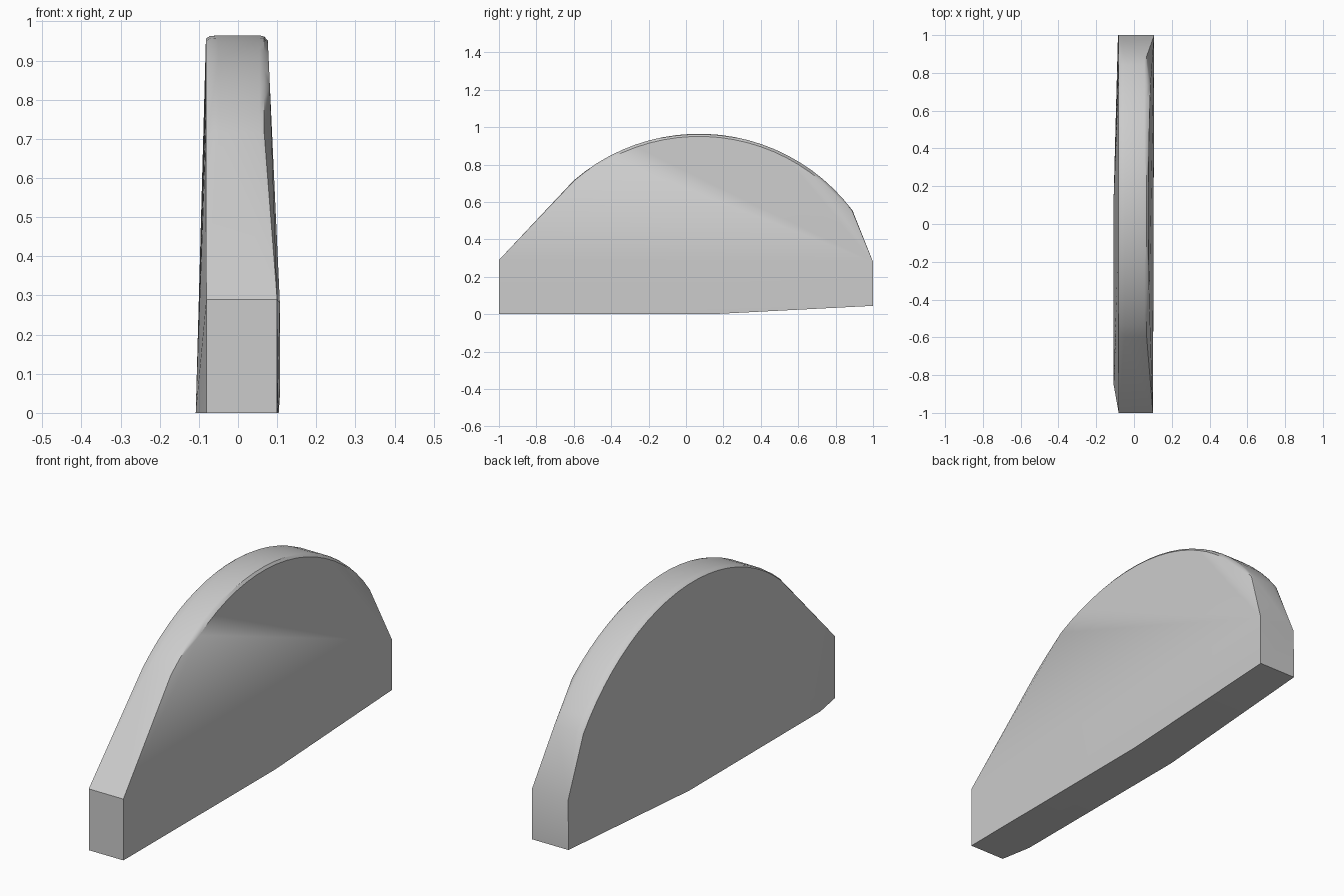
import bpy, bmesh
from math import sin, cos, radians

cube = bpy.data.objects.get("Cube")
if cube:
    bpy.data.objects.remove(cube, do_unlink=True)

# One flat grey
grey = bpy.data.materials.new("light grey")
grey.use_nodes = True
grey.diffuse_color = (0.6, 0.6, 0.6, 1)
grey.node_tree.nodes["Principled BSDF"].inputs["Base Color"].default_value = (0.6, 0.6, 0.6, 1)

RADIUS, MID_Y, TOP_Z = 1.025, 0.07, 0.965
START, END, STEPS = -40.8, 53.2, 22
points = []


def arc(angle, inset=0.0):
    """Point (y, z) on the domed rim."""
    a, r = radians(angle), RADIUS - inset
    return MID_Y + r * sin(a), TOP_Z - RADIUS + r * cos(a)


def face_x(z):
    """Leaning +x side of the slab."""
    return 0.107 - max(0, z - 0.28) * 0.046


# Domed rim: softened -x edge, bevelled +x edge
for i in range(STEPS + 1):
    angle = START + (END - START) * i / STEPS
    for x, inset in ((-0.082, 0.008), (-0.072, 0.002), (-0.05, 0), (0.055, 0), (0.067, 0.003)):
        points.append((x, *arc(angle, inset)))
    if -30 < angle < 44:
        y, z = arc(angle, 0.014)
        points.append((face_x(z), y, z))

# Front end, back end and two-part underside
for y, z, left, right in (
        (-1, 0, -0.081, 0.1), (-1, 0.29, -0.081, 0.1),
        (1, 0.28, -0.083, 0.107), (1, 0.045, -0.085, 0.107),
        (-0.85, 0, -0.108, 0.101), (0.13, 0, -0.108, 0.104)):
    points += [(left, y, z), (right, y, z)]

# Convex slab stretched over the points
bm = bmesh.new()
for p in points:
    bm.verts.new(p)
bmesh.ops.convex_hull(bm, input=bm.verts)
bmesh.ops.delete(bm, geom=[v for v in bm.verts if not v.link_faces], context='VERTS')
bmesh.ops.recalc_face_normals(bm, faces=bm.faces)

mesh = bpy.data.meshes.new("domed_slab")
bm.to_mesh(mesh)
bm.free()
mesh.materials.append(grey)
slab = bpy.data.objects.new("domed_slab", mesh)
bpy.context.collection.objects.link(slab)

bpy.ops.object.select_all(action='DESELECT')
slab.select_set(True)
bpy.context.view_layer.objects.active = slab
bpy.ops.object.shade_smooth_by_angle(angle=radians(30))
